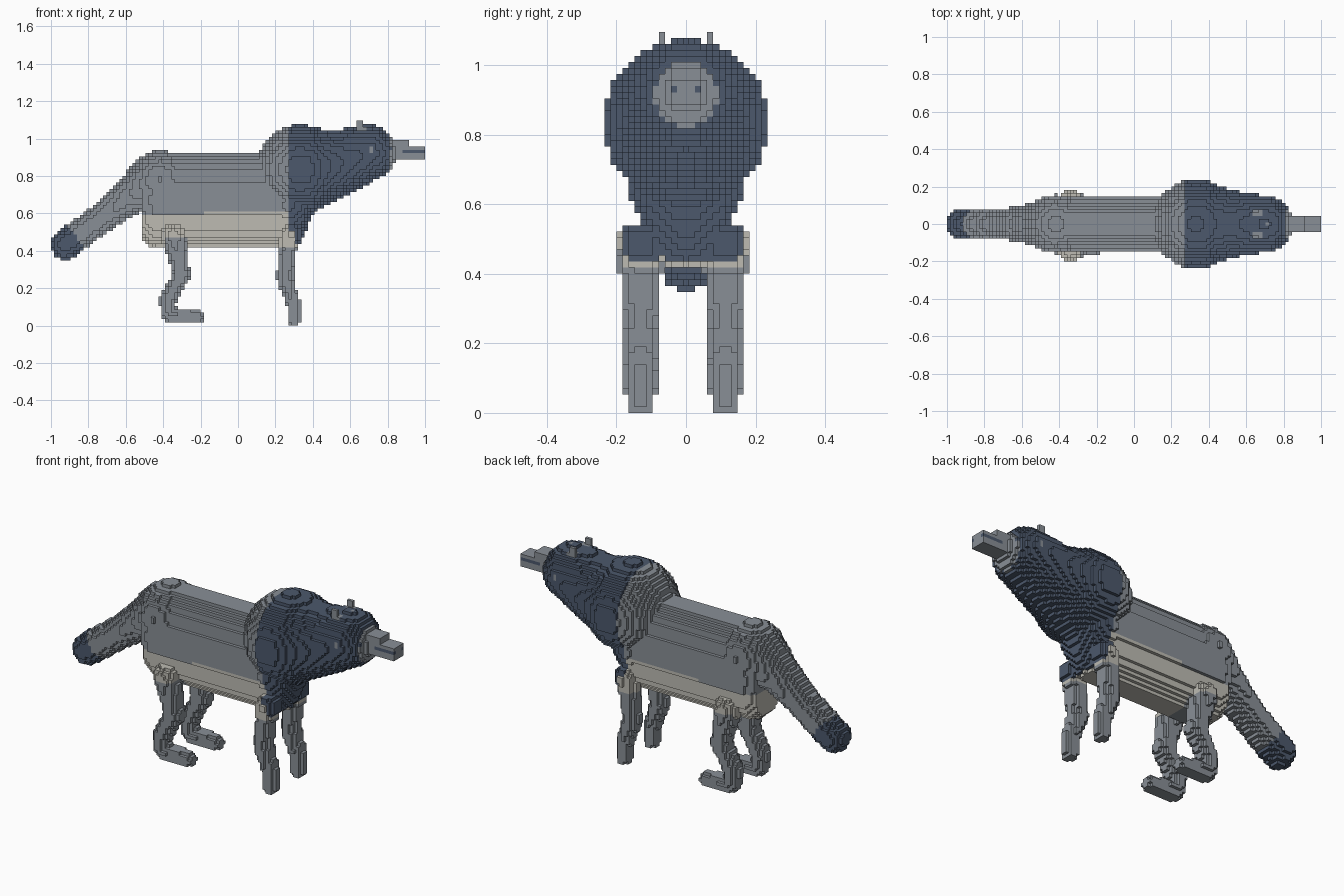
import bpy, bmesh, math
from mathutils import Vector

if "Cube" in bpy.data.objects:
    bpy.data.objects.remove(bpy.data.objects["Cube"])

V = 2 / 115                     # edge length of one block
NX, NY, NZ = 57, 13, 63         # block limits in x, y and z


def material(name, rgb):
    m = bpy.data.materials.new(name)
    m.use_nodes = True
    m.diffuse_color = (*rgb, 1)
    m.node_tree.nodes["Principled BSDF"].inputs["Base Color"].default_value = (*rgb, 1)
    return m


MATERIALS = [material("grey_fur", (0.25, 0.275, 0.305)),
             material("dark_fur", (0.072, 0.098, 0.15)),
             material("cream_fur", (0.51, 0.50, 0.45))]
GREY, DARK, CREAM = range(3)


def colour(x, y, z):
    """Fur colour by region."""
    if x > 0.275 and z > 0.43:
        if 0.63 < x < 0.68 and abs(y) > 0.05 and z > 1.04:
            return GREY                                     # ears
        if x > 0.88 and abs(y) > 0.025 and 0.915 < z < 0.945:
            return DARK                                     # mouth stripe
        if x > 0.78 and math.hypot(y, z - 0.915) < 0.092:
            return GREY                                     # face patch
        if abs(x - 0.713) < V * 0.6 and (
                (abs(z - 0.94) < V * 0.6 and abs(y) > 0.125) or (abs(y) < V / 2 and z > 1.05)):
            return GREY                                     # eyes and crown spot
        if x < 0.3 and z < 0.5:
            return CREAM
        return DARK                                         # mane and head
    if 0.8 * x + 0.58 * z < -0.417 and x < -0.7:
        return DARK                                         # tail tip
    if x > -0.51 and z < (0.6 if x < -0.18 else 0.615):     # belly
        if z > 0.42 and not (abs(x + 0.33) < 0.06 and z < 0.475):
            return CREAM
    return GREY


# Shape helpers: each returns a set of block indices
def blocks_in(lo, hi, test):
    def span(a, b, off, low, high):
        return range(max(low, math.floor(a / V - off)), min(high, math.ceil(b / V - off)) + 1)
    return {(i, j, k)
            for i in span(lo[0], hi[0], 0, -NX, NX)
            for j in span(lo[1], hi[1], 0, -NY, NY)
            for k in span(lo[2], hi[2], 0.5, 0, NZ - 1)
            if test(i * V, j * V, (k + 0.5) * V)}


def box(lo, hi):
    return blocks_in(lo, hi, lambda x, y, z: lo[0] <= x <= hi[0]
                     and lo[1] <= y <= hi[1] and lo[2] <= z <= hi[2])


def ball(c, r, wide=1.0):
    s = Vector((r, r * wide, r))
    c = Vector(c)
    return blocks_in(c - s, c + s, lambda x, y, z: (x - c.x) ** 2
                     + ((y - c.y) / wide) ** 2 + (z - c.z) ** 2 <= r * r)


def chain(points, y=0.0, wide=1.0, steps=12):
    """Tapering limb through (x, z, radius) points."""
    out = set()
    for a, b in zip(points, points[1:]):
        for n in range(steps + 1):
            x, z, r = (p + (q - p) * n / steps for p, q in zip(a, b))
            out |= ball((x, y, z), r, wide)
    return out


def barrel(x0, x1, zc, hy, hz, soft=0.07):
    """Long rounded trunk with softened ends."""
    mid, half = (x0 + x1) / 2, (x1 - x0) / 2

    def test(x, y, z):
        e = max(0, abs(x - mid) - half + soft) / soft
        return e <= 1 and abs(y / hy) ** 2.5 + abs((z - zc) / hz) ** 2.5 <= 1 - 0.35 * e * e
    return blocks_in((x0, -hy, zc - hz), (x1, hy, zc + hz), test)


# Parts: earlier ones claim shared blocks
parts = {}
for side, s in (("near", -1), ("far", 1)):
    parts["ear_" + side] = box((0.635, s * 0.07 - 0.01, 1.0), (0.672, s * 0.07 + 0.01, 1.1))
parts["muzzle"] = (box((0.78, -0.05, 0.885), (0.92, 0.05, 0.985))
                   | box((0.9, -0.037, 0.893), (1.0, 0.037, 0.965)))
parts["tail"] = chain([(-0.922, 0.432, 0.08), (-0.72, 0.58, 0.08),
                       (-0.58, 0.69, 0.098), (-0.48, 0.76, 0.13)])
for side, y in (("near", -0.13), ("far", 0.113)):
    parts["fore_leg_" + side] = chain(
        [(0.285, 0.49, 0.058), (0.268, 0.4, 0.046), (0.25, 0.26, 0.046),
         (0.298, 0.11, 0.038), (0.302, 0.03, 0.036)], y, 1.12)
    parts["hind_leg_" + side] = chain(
        [(-0.345, 0.48, 0.065), (-0.32, 0.36, 0.05), (-0.3, 0.275, 0.048),
         (-0.38, 0.13, 0.044), (-0.365, 0.06, 0.042), (-0.215, 0.047, 0.036)], y, 1.1)
parts["head_and_neck"] = chain([(0.335, 0.835, 0.23), (0.51, 0.862, 0.18),
                                (0.7, 0.925, 0.148)])
parts["shoulders"] = ball((0.335, 0, 0.835), 0.239)
parts["chest"] = chain([(0.27, 0.64, 0.14), (0.262, 0.5, 0.09)], 0, 1.15)
parts["hips"] = ball((-0.42, 0, 0.78), 0.157)
parts["trunk"] = barrel(-0.51, 0.31, 0.672, 0.143, 0.255)

owner = {}
for name, cells in parts.items():
    for c in cells:
        owner.setdefault(c, name)

# Corner offsets of the six sides of a block, wound outwards
SIDES = []
for axis in range(3):
    for d in (-1, 1):
        quad = []
        for u, w in ((0, 0), (1, 0), (1, 1), (0, 1)):
            p = [0, 0, 0]
            p[axis] = (d + 1) // 2
            p[(axis + 1) % 3], p[(axis + 2) % 3] = u, w
            quad.append(tuple(p))
        step = tuple(d if a == axis else 0 for a in range(3))
        SIDES.append((step, quad if d > 0 else quad[::-1]))


def build(name):
    """Turn the exposed sides of one part's blocks into a mesh."""
    bm, corners = bmesh.new(), {}
    for (i, j, k) in (c for c, n in owner.items() if n == name):
        mat = colour(i * V, j * V, (k + 0.5) * V)
        for (a, b, c), quad in SIDES:
            if (i + a, j + b, k + c) in owner:
                continue
            verts = []
            for p, q, r in quad:
                key = (i + p, j + q, k + r)
                if key not in corners:
                    corners[key] = bm.verts.new(
                        ((key[0] - 0.5) * V, (key[1] - 0.5) * V, key[2] * V))
                verts.append(corners[key])
            bm.faces.new(verts).material_index = mat
    mesh = bpy.data.meshes.new(name)
    for m in MATERIALS:
        mesh.materials.append(m)
    bm.to_mesh(mesh)
    bm.free()
    bpy.context.collection.objects.link(bpy.data.objects.new(name, mesh))


for part in parts:
    build(part)
